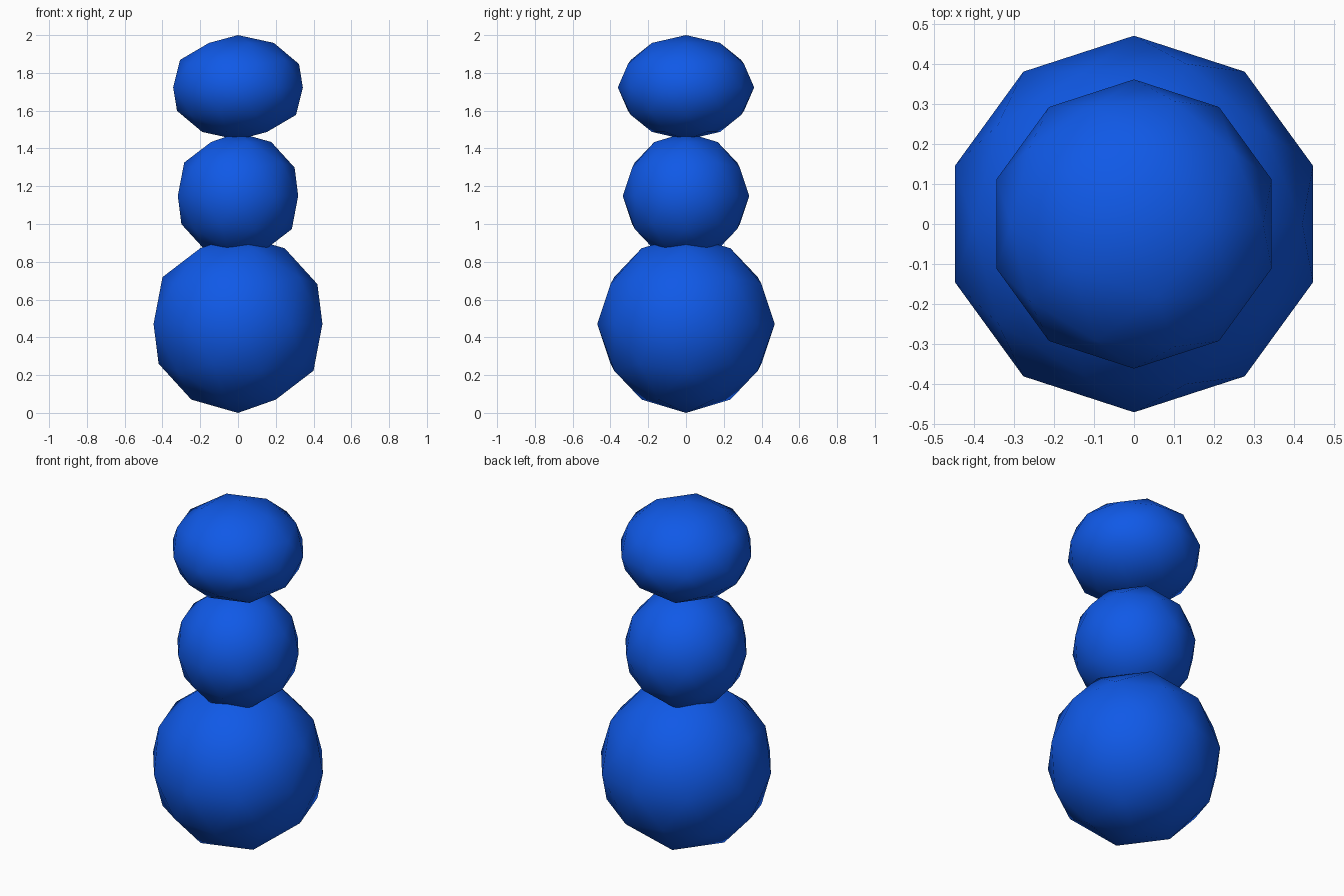
import bpy

if "Cube" in bpy.data.objects:
    bpy.data.objects.remove(bpy.data.objects["Cube"])

blue = bpy.data.materials.new("blue")
blue.diffuse_color = (0.005, 0.10, 0.80, 1)
blue.use_nodes = True
blue.node_tree.nodes["Principled BSDF"].inputs["Base Color"].default_value = blue.diffuse_color


def ball(name, z, radius, half_height):
    """Low-poly icosphere, smooth shaded, optionally squashed in height."""
    bpy.ops.mesh.primitive_ico_sphere_add(subdivisions=2, radius=1, location=(0, 0, z))
    obj = bpy.context.object
    obj.name = name
    obj.scale = (radius, radius, half_height)
    bpy.ops.object.transform_apply(location=False, rotation=False, scale=True)
    bpy.ops.object.shade_smooth()
    obj.data.materials.append(blue)
    return obj


# Three stacked balls, the top one flattened
ball("base_ball", 0.471, 0.47, 0.471)
ball("middle_ball", 1.149, 0.335, 0.335)
ball("top_ball", 1.723, 0.361, 0.277)
